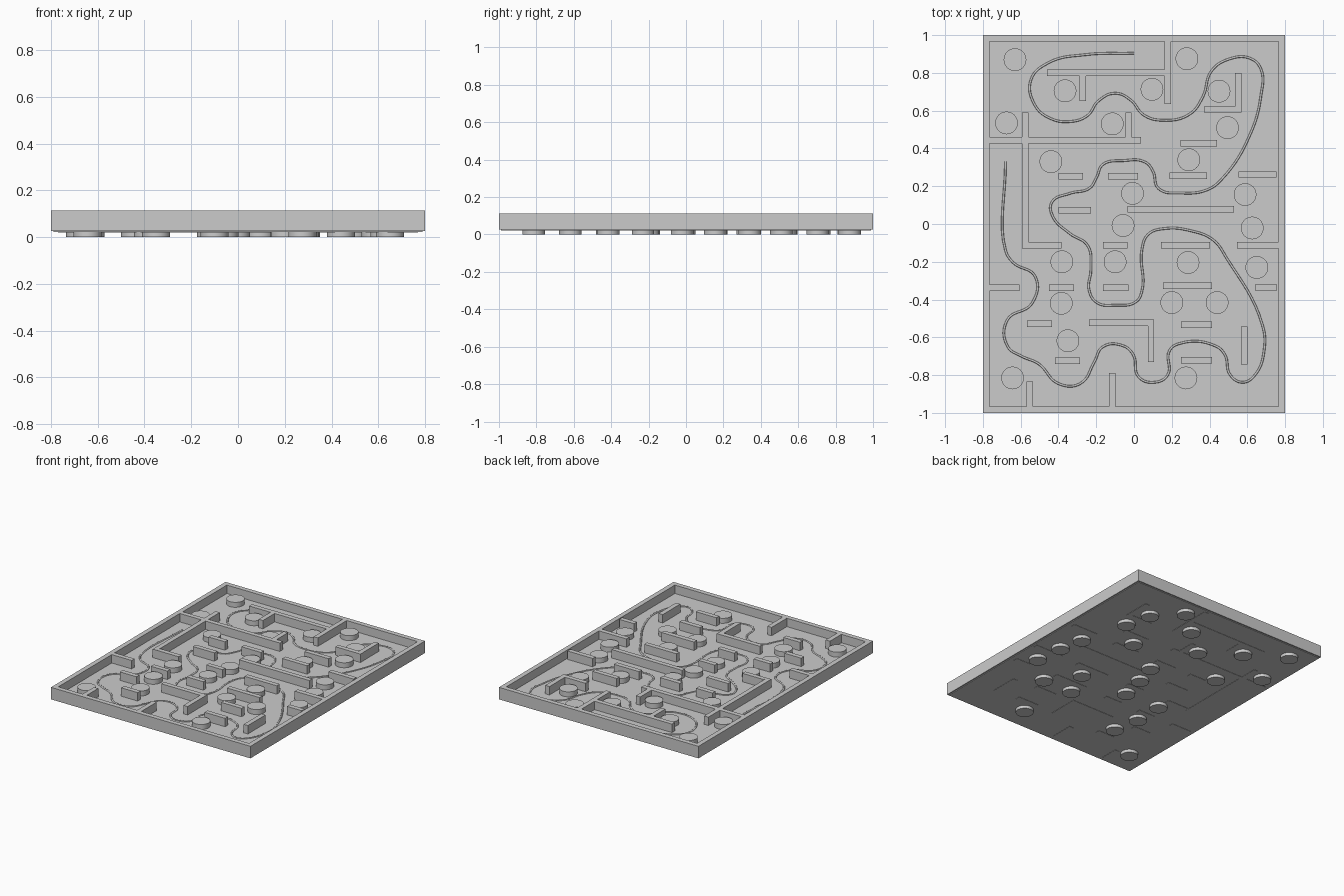
import bpy, bmesh
from mathutils import Matrix

TOP, FLOOR, BOTTOM = 0.113, 0.052, 0.022
T = 0.034  # wall thickness


def add_box(bm, x0, x1, y0, y1, z0, z1):
    m = Matrix.Translation(((x0 + x1) / 2, (y0 + y1) / 2, (z0 + z1) / 2))
    bmesh.ops.create_cube(bm, size=1, matrix=m @ Matrix.Diagonal((x1 - x0, y1 - y0, z1 - z0, 1)))


def finish(name, bm):
    me = bpy.data.meshes.new(name)
    bm.to_mesh(me)
    bm.free()
    ob = bpy.data.objects.new(name, me)
    bpy.context.collection.objects.link(ob)
    return ob


# floor slab
bm = bmesh.new()
add_box(bm, -0.79, 0.79, -0.99, 0.99, BOTTOM, FLOOR)
finish("floor", bm)

# outer frame
bm = bmesh.new()
outer = [(-.8, -1), (.8, -1), (.8, 1), (-.8, 1)]
inner = [(-.765, -.965), (.765, -.965), (.765, .965), (-.765, .965)]
rings = [[bm.verts.new((x, y, z)) for x, y in loop]
         for loop, z in ((outer, 0.026), (outer, TOP), (inner, TOP), (inner, 0.026))]
for k in range(4):
    a, b = rings[k], rings[(k + 1) % 4]
    for i in range(4):
        j = (i + 1) % 4
        bm.faces.new((a[i], a[j], b[j], b[i]))
bmesh.ops.recalc_face_normals(bm, faces=bm.faces)
finish("frame", bm)

# maze walls running along x: start, end, centre y
walls_x = [
    (-.46, .162, .80), (-.77, .037, .443), (-.558, -.385, -.113), (.37, .57, .606),
    (.245, .44, .427), (-.40, -.27, .252), (-.138, .02, .252), (.187, .387, .256),
    (.553, .755, .262), (-.40, -.228, .072), (-.035, .53, .077), (-.163, -.035, -.113),
    (.143, .402, -.113), (.546, .77, -.113), (-.77, -.605, -.337), (-.45, -.318, -.338),
    (-.163, -.03, -.338), (.154, .414, -.328), (.64, .758, -.336), (-.567, -.434, -.527),
    (-.238, .107, -.522), (.25, .414, -.533), (-.418, -.286, -.724), (.25, .414, -.722)]
# maze walls running along y: centre x, start, end
walls_y = [
    (.179, .635, .97), (-.272, .65, .784), (-.576, .46, .59), (-.029, .46, .59),
    (-.576, -.13, .426), (.552, .622, .80), (.09, -.73, -.539), (.584, -.745, -.543),
    (-.553, -.97, -.835), (-.116, -.97, -.79)]
bm = bmesh.new()
for x0, x1, y in walls_x:
    add_box(bm, x0, x1, y - T / 2, y + T / 2, BOTTOM - .002, TOP)
for x, y0, y1 in walls_y:
    add_box(bm, x - T / 2, x + T / 2, y0, y1, BOTTOM - .002, TOP)
finish("maze_walls", bm)

# round pegs through the floor
pegs = [
    (-.63, .87), (.28, .875), (-.365, .705), (.095, .713), (.45, .703), (-.675, .535),
    (-.115, .53), (.495, .51), (-.44, .33), (.29, .34), (-.008, .162), (.588, .156),
    (-.058, -.008), (.626, -.021), (-.382, -.2), (-.1, -.2), (.286, -.204), (.65, -.23),
    (-.385, -.42), (.2, -.416), (.44, -.416), (-.35, -.618), (-.643, -.815), (.275, -.815)]
for n, (x, y) in enumerate(pegs):
    bpy.ops.mesh.primitive_cylinder_add(vertices=32, radius=.06, depth=.088, location=(x, y, .044))
    bpy.context.object.name = f"peg_{n + 1}"
    bpy.ops.object.shade_smooth_by_angle()

# guide line winding over the floor
path = [
    (0, .904), (-.26, .896), (-.45, .855), (-.545, .765), (-.525, .63), (-.445, .56),
    (-.33, .543), (-.245, .575), (-.19, .65), (-.1, .692), (-.016, .655), (.05, .578),
    (.15, .549), (.295, .582), (.365, .675), (.41, .81), (.50, .872), (.615, .877),
    (.672, .82), (.672, .68), (.615, .475), (.467, .24), (.39, .182), (.25, .164),
    (.13, .188), (.10, .28), (.06, .327), (-.06, .335), (-.165, .315), (-.197, .25),
    (-.235, .19), (-.34, .162), (-.435, .115), (-.43, .04), (-.34, -.05), (-.245, -.115),
    (-.228, -.24), (-.238, -.35), (-.195, -.417), (-.10, -.43), (.01, -.412), (.042, -.355),
    (.042, -.135), (.075, -.055), (.165, -.024), (.297, -.035), (.42, -.085), (.49, -.18),
    (.68, -.535), (.69, -.66), (.64, -.80), (.575, -.838), (.51, -.80), (.48, -.69),
    (.43, -.645), (.24, -.633), (.188, -.67), (.178, -.80), (.11, -.838), (.025, -.81),
    (-.005, -.69), (-.06, -.644), (-.165, -.65), (-.21, -.73), (-.285, -.845), (-.40, -.845),
    (-.505, -.74), (-.595, -.70), (-.668, -.65), (-.672, -.51), (-.54, -.42), (-.522, -.28),
    (-.64, -.204), (-.68, -.14), (-.68, .33)]
cu = bpy.data.curves.new("guide_line", "CURVE")
cu.dimensions = "3D"
cu.bevel_depth = .006
cu.bevel_resolution = 2
cu.resolution_u = 8
cu.use_fill_caps = True
sp = cu.splines.new("BEZIER")
sp.bezier_points.add(len(path) - 1)
for p, (x, y) in zip(sp.bezier_points, path):
    p.co = (x, y, FLOOR)
    p.handle_left_type = p.handle_right_type = "AUTO"
bpy.context.collection.objects.link(bpy.data.objects.new("guide_line", cu))
